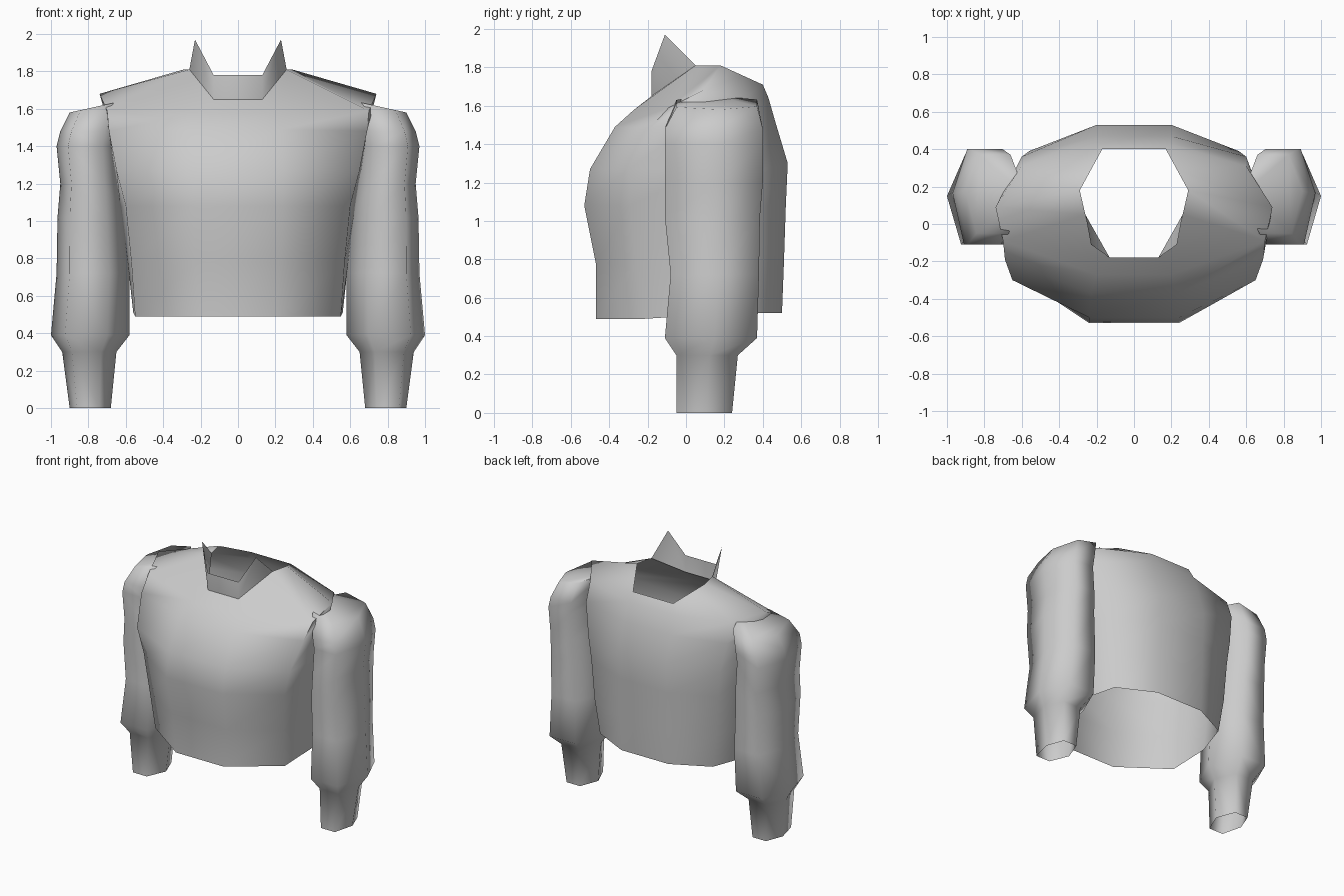
import bpy, bmesh, math

if "Cube" in bpy.data.objects:
    bpy.data.objects.remove(bpy.data.objects["Cube"])

cloth = bpy.data.materials.new("light grey cloth")
cloth.use_nodes = True
cloth.diffuse_color = (0.6, 0.6, 0.6, 1)
cloth.node_tree.nodes["Principled BSDF"].inputs["Base Color"].default_value = (0.6, 0.6, 0.6, 1)


def finish(name, bm, angle=80):
    bmesh.ops.recalc_face_normals(bm, faces=bm.faces)
    mesh = bpy.data.meshes.new(name)
    bm.to_mesh(mesh)
    bm.free()
    mesh.materials.append(cloth)
    obj = bpy.data.objects.new(name, mesh)
    bpy.context.collection.objects.link(obj)
    bpy.ops.object.select_all(action="DESELECT")
    obj.select_set(True)
    bpy.context.view_layer.objects.active = obj
    bpy.ops.object.shade_smooth_by_angle(angle=math.radians(angle))
    return obj


def loft(bm, rings):
    loops = [[bm.verts.new(p) for p in ring] for ring in rings]
    n = len(loops[0])
    for low, high in zip(loops, loops[1:]):
        for i in range(n):
            j = (i + 1) % n
            bm.faces.new((low[i], low[j], high[j], high[i]))
    return loops


def mirrored(half):
    return half + [(-x, y, z) for x, y, z in reversed(half)]


# Torso: each half ring runs from the front, round the side, to the back
torso_rings = [
    [(.2, -.47, .49), (.55, -.22, .49), (.56, .1, .51), (.48, .36, .52), (.2, .5, .52)],
    [(.23, -.47, .78), (.57, -.26, .78), (.59, .1, .78), (.52, .37, .78), (.2, .51, .78)],
    [(.24, -.53, 1.08), (.6, -.29, 1.08), (.63, .1, 1.08), (.54, .38, 1.08), (.2, .52, 1.08)],
    [(.24, -.5, 1.27), (.65, -.3, 1.27), (.66, .1, 1.27), (.56, .39, 1.27), (.2, .53, 1.3)],
    [(.23, -.37, 1.49), (.69, -.19, 1.48), (.7, .09, 1.54), (.6, .36, 1.5), (.2, .47, 1.5)],
    [(.2, -.27, 1.58), (.7, -.09, 1.59), (.74, .09, 1.68), (.6, .31, 1.64), (.19, .43, 1.64)],
    [(.13, -.18, 1.65), (.26, .05, 1.81), (.29, .18, 1.81), (.23, .29, 1.76), (.17, .4, 1.71)],
]
bm = bmesh.new()
loft(bm, [mirrored(r) for r in torso_rings])
finish("torso", bm)

# Collar: a low front band with a raised point on each side
bm = bmesh.new()
band = []
for s in (-1, 1):
    base, top, tip, back = [bm.verts.new((s * x, y, z)) for x, y, z in
                            ((.13, -.18, 1.65), (.13, -.18, 1.78), (.23, -.11, 1.97), (.26, .05, 1.81))]
    bm.faces.new((base, top, tip))
    bm.faces.new((base, tip, back))
    band.append((base, top))
bm.faces.new((band[0][0], band[1][0], band[1][1], band[0][1]))
finish("collar", bm, 50)

# Sleeves: hexagonal rings given as height, inner x, outer x, front y, back y
hexagon = ((1, .54), (.77, 1), (.25, 1), (0, .5), (.28, 0), (.82, 0))
sleeve_rings = [
    (0, .68, .9, -.05, .24),
    (.3, .65, .94, -.05, .27),
    (.39, .58, 1, -.11, .37),
    (.72, .58, .97, -.08, .38),
    (1.02, .6, .965, -.11, .385),
    (1.2, .62, .95, -.11, .4),
    (1.4, .63, .97, -.11, .4),
    (1.48, .62, .95, -.11, .4),
]
for side, s in (("left", 1), ("right", -1)):
    rings = [[(s * (a + (b - a) * u), f + (k - f) * v, z) for u, v in hexagon]
             for z, a, b, f, k in sleeve_rings]
    # The shoulder end slopes up towards the neck
    top = [(.58 + .32 * u, -.05 + .42 * v) for u, v in hexagon]
    rings.append([(s * x, y, 1.58 + .22 * (.9 - x)) for x, y in top])
    bm = bmesh.new()
    loops = loft(bm, rings)
    bm.faces.new(loops[-1])
    finish(side + "_sleeve", bm)
